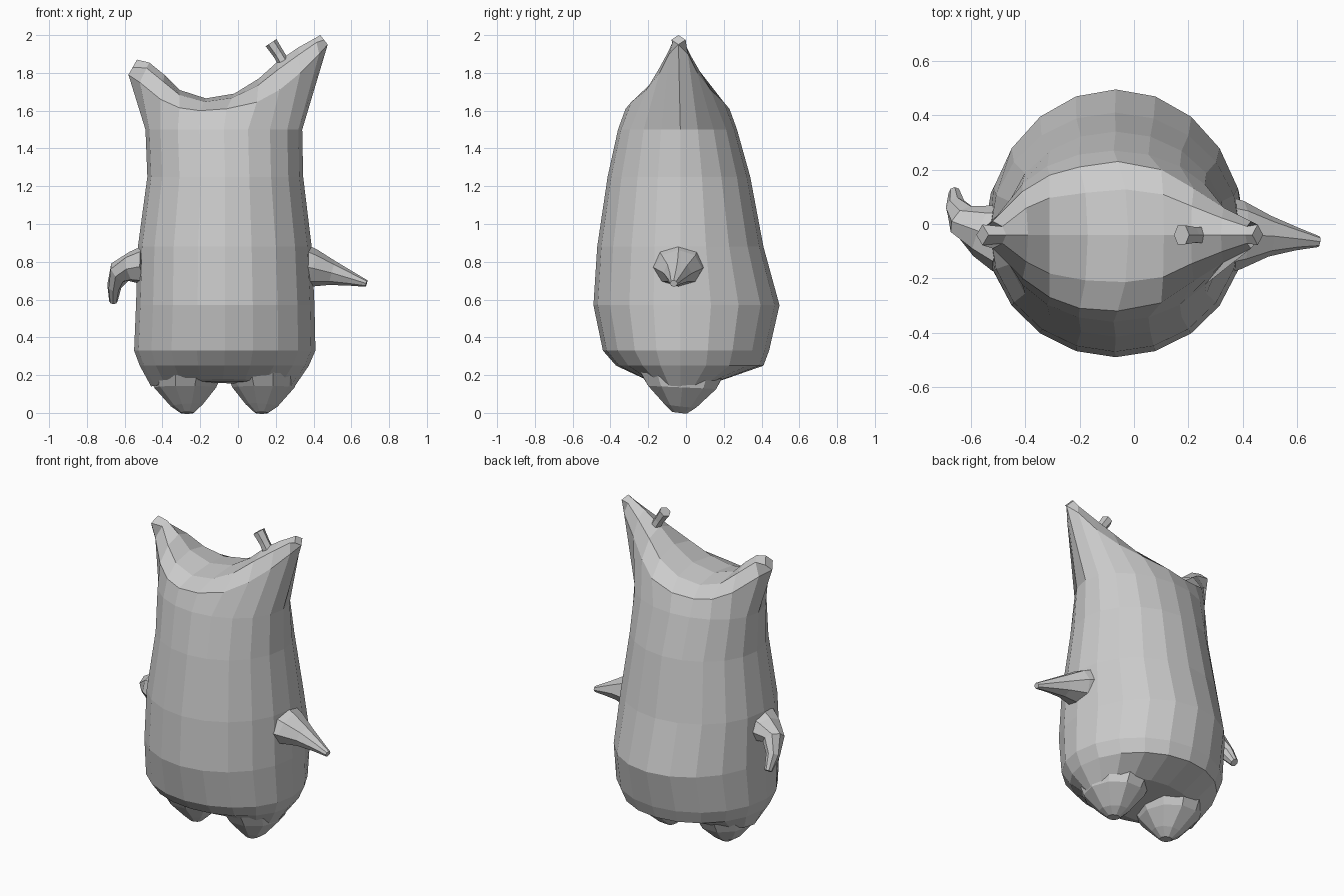
import bpy, bmesh, math
from mathutils import Vector

if "Cube" in bpy.data.objects:
    bpy.data.objects.remove(bpy.data.objects["Cube"])

def finish(bm, name):
    bmesh.ops.recalc_face_normals(bm, faces=bm.faces[:])
    me = bpy.data.meshes.new(name)
    bm.to_mesh(me)
    bm.free()
    ob = bpy.data.objects.new(name, me)
    bpy.context.collection.objects.link(ob)
    return ob

def bridge(bm, a, b):
    n = len(a)
    for i in range(n):
        bm.faces.new((a[i], a[(i + 1) % n], b[(i + 1) % n], b[i]))

def tube(name, stations, sides=8):
    """Tapered limb: stations are (x, y, z, radius in the xz plane, radius along y)."""
    bm = bmesh.new()
    pts = [Vector(s[:3]) for s in stations]
    rings = []
    for i, s in enumerate(stations):
        t = (pts[min(i + 1, len(pts) - 1)] - pts[max(i - 1, 0)]).normalized()
        u = t.cross(Vector((0, 1, 0))).normalized()
        v = u.cross(t)
        rings.append([bm.verts.new(pts[i] + u * s[3] * math.cos(a) + v * s[4] * math.sin(a))
                      for a in (2 * math.pi * k / sides for k in range(sides))])
    for a, b in zip(rings, rings[1:]):
        bridge(bm, a, b)
    bm.faces.new(rings[0])
    bm.faces.new(rings[-1])
    return finish(bm, name)

# Body: stacked oval rings (z, left x, right x, front y, back y, lift at front and back)
H = 10
RINGS = [
    (0.14, -0.46, 0.30, -0.22, 0.21, 0.04),
    (0.25, -0.52, 0.375, -0.37, 0.41, 0.0),
    (0.33, -0.55, 0.41, -0.44, 0.44, 0.0),
    (0.57, -0.54, 0.405, -0.49, 0.495, 0.0),
    (0.88, -0.53, 0.39, -0.47, 0.41, 0.0),
    (1.25, -0.48, 0.345, -0.415, 0.34, 0.0),
    (1.50, -0.49, 0.34, -0.36, 0.27, 0.0),
]
# Rim of the saddle top, right horn to left horn: x, front y, back y, z, ridge x, ridge z
RIM = [
    (0.475, -0.04, -0.04, 1.95, 0.435, 2.00),
    (0.43, -0.09, 0.01, 1.90, 0.41, 1.985),
    (0.33, -0.14, 0.06, 1.80, 0.32, 1.935),
    (0.22, -0.21, 0.13, 1.71, 0.21, 1.86),
    (0.10, -0.29, 0.20, 1.645, 0.11, 1.77),
    (-0.06, -0.32, 0.23, 1.61, -0.02, 1.69),
    (-0.20, -0.31, 0.21, 1.60, -0.17, 1.665),
    (-0.31, -0.27, 0.18, 1.615, -0.31, 1.71),
    (-0.41, -0.20, 0.12, 1.66, -0.39, 1.79),
    (-0.52, -0.09, 0.01, 1.75, -0.47, 1.855),
    (-0.58, -0.04, -0.04, 1.79, -0.535, 1.87),
]
bm = bmesh.new()
loops = []
for z, x0, x1, yf, yb, lift in RINGS:
    cx, rx, cy = (x0 + x1) / 2, (x1 - x0) / 2, -0.03
    loop = []
    for j in range(2 * H):
        a = math.pi * j / H
        s = math.sin(a)
        y = cy + s * ((yb - cy) if s > 0 else (cy - yf))
        loop.append(bm.verts.new((cx + rx * math.cos(a), y, z + lift * s * s)))
    loops.append(loop)
back = [bm.verts.new((r[0], r[2], r[3])) for r in RIM]
front = [back[0]] + [bm.verts.new((r[0], r[1], r[3])) for r in RIM[1:-1]] + [back[-1]]
loops.append(back + front[-2:0:-1])
for a, b in zip(loops, loops[1:]):
    bridge(bm, a, b)
bm.faces.new(loops[0])

# Saddle cap between the rim and the ridge line
def mid(k, side):
    r = RIM[k]
    y = -0.04 + 0.62 * (r[side] + 0.04)
    f = 0.72
    if k in (0, H):
        y, f = -0.04 + (0.038 if side == 2 else -0.038), 0.5
    return bm.verts.new((r[0] + (r[4] - r[0]) * f, y, r[3] + (r[5] - r[3]) * f))

mf = [mid(k, 1) for k in range(H + 1)]
mb = [mid(k, 2) for k in range(H + 1)]
ridge = [bm.verts.new((r[4], -0.04, r[5])) for r in RIM]
strips = [front, mf, ridge, mb, back]
for a, b in zip(strips, strips[1:]):
    for k in range(H):
        bm.faces.new((a[k], a[k + 1], b[k + 1], b[k]))
for k in (0, H):
    bm.faces.new((back[k], mf[k], ridge[k], mb[k]))
finish(bm, "body")

# Feet
for name, cx, s in (("left_foot", -0.27, -1), ("right_foot", 0.125, 1)):
    tube(name, [(cx, -0.02, 0.26, 0.20, 0.26), (cx + 0.01 * s, -0.02, 0.135, 0.165, 0.19),
                (cx, -0.03, 0.04, 0.085, 0.09), (cx, -0.035, 0.0, 0.035, 0.04)], 10)

# Arms: the right one straight, the left one bent down and back
tube("right_arm", [(0.35, -0.04, 0.775, 0.115, 0.14), (0.40, -0.04, 0.765, 0.10, 0.125),
                   (0.50, -0.045, 0.74, 0.065, 0.075), (0.60, -0.055, 0.71, 0.038, 0.042),
                   (0.68, -0.065, 0.685, 0.018, 0.02)])
tube("left_arm", [(-0.48, -0.05, 0.78, 0.11, 0.13), (-0.555, -0.025, 0.77, 0.085, 0.10),
                  (-0.625, 0.01, 0.745, 0.065, 0.065), (-0.655, 0.06, 0.67, 0.038, 0.045),
                  (-0.66, 0.115, 0.59, 0.022, 0.025)])

# Small stub on the right horn
tube("horn_stub", [(0.25, -0.04, 1.84, 0.032, 0.035), (0.215, -0.04, 1.90, 0.03, 0.033),
                   (0.175, -0.04, 1.96, 0.034, 0.04)], 6)
